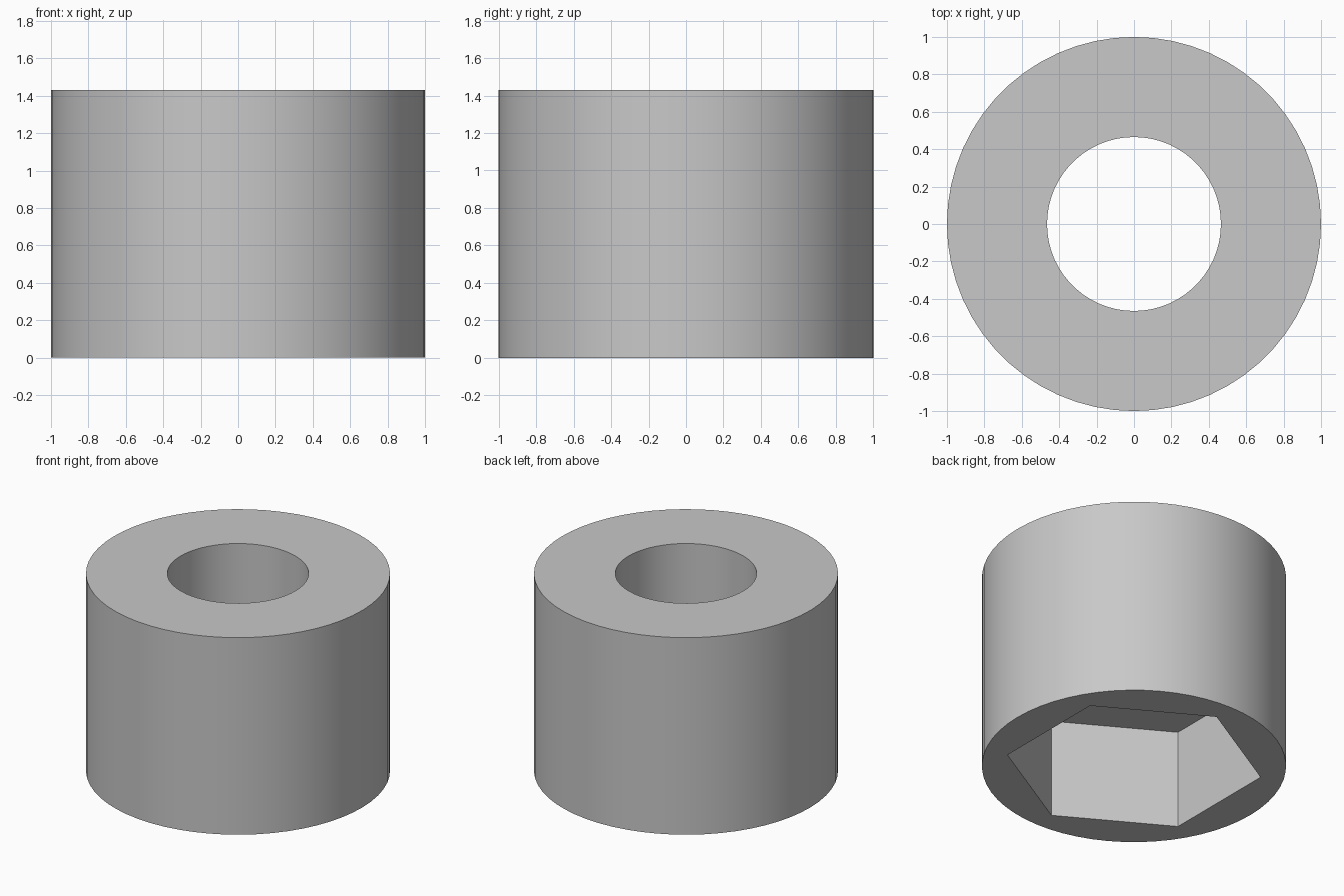
import bpy, bmesh, math

cube = bpy.data.objects.get("Cube")
if cube:
    bpy.data.objects.remove(cube, do_unlink=True)

SIDES = 60
HEIGHT = 1.43
POCKET_DEPTH = 0.715
OUTER, BORE, HEX = 1.0, 0.465, 0.845


def round_ring(radius):
    return lambda angle: radius


def hex_ring(radius):
    # Polar outline of a hexagon with corners on the y axis
    def outline(angle):
        offset = (angle - math.pi / 6) % (math.pi / 3) - math.pi / 6
        return radius * math.cos(math.pi / 6) / math.cos(offset)
    return outline


def add_ring(bm, outline, z):
    angles = [2 * math.pi * i / SIDES for i in range(SIDES)]
    return [bm.verts.new((outline(a) * math.cos(a), outline(a) * math.sin(a), z))
            for a in angles]


# Closed loop of rings: outer wall, hexagonal pocket, pocket floor, round bore
sections = [
    (round_ring(OUTER), HEIGHT),
    (round_ring(OUTER), 0),
    (hex_ring(HEX), 0),
    (hex_ring(HEX), POCKET_DEPTH),
    (round_ring(BORE), POCKET_DEPTH),
    (round_ring(BORE), HEIGHT),
]
bm = bmesh.new()
rings = [add_ring(bm, outline, z) for outline, z in sections]
for k, ring in enumerate(rings):
    below = rings[(k + 1) % len(rings)]
    for i in range(SIDES):
        j = (i + 1) % SIDES
        bm.faces.new((ring[i], below[i], below[j], ring[j]))
bmesh.ops.recalc_face_normals(bm, faces=bm.faces)

mesh = bpy.data.meshes.new("spacer_body")
bm.to_mesh(mesh)
bm.free()
spacer = bpy.data.objects.new("spacer_body", mesh)
bpy.context.collection.objects.link(spacer)

# Plain grey material
grey = bpy.data.materials.new("light_grey")
grey.use_nodes = True
colour = (0.58, 0.58, 0.58, 1)
grey.diffuse_color = colour
grey.node_tree.nodes["Principled BSDF"].inputs["Base Color"].default_value = colour
mesh.materials.append(grey)

# Smooth round walls, crisp rims and pocket corners
bpy.ops.object.select_all(action="DESELECT")
spacer.select_set(True)
bpy.context.view_layer.objects.active = spacer
bpy.ops.object.shade_smooth_by_angle(angle=math.radians(30))
